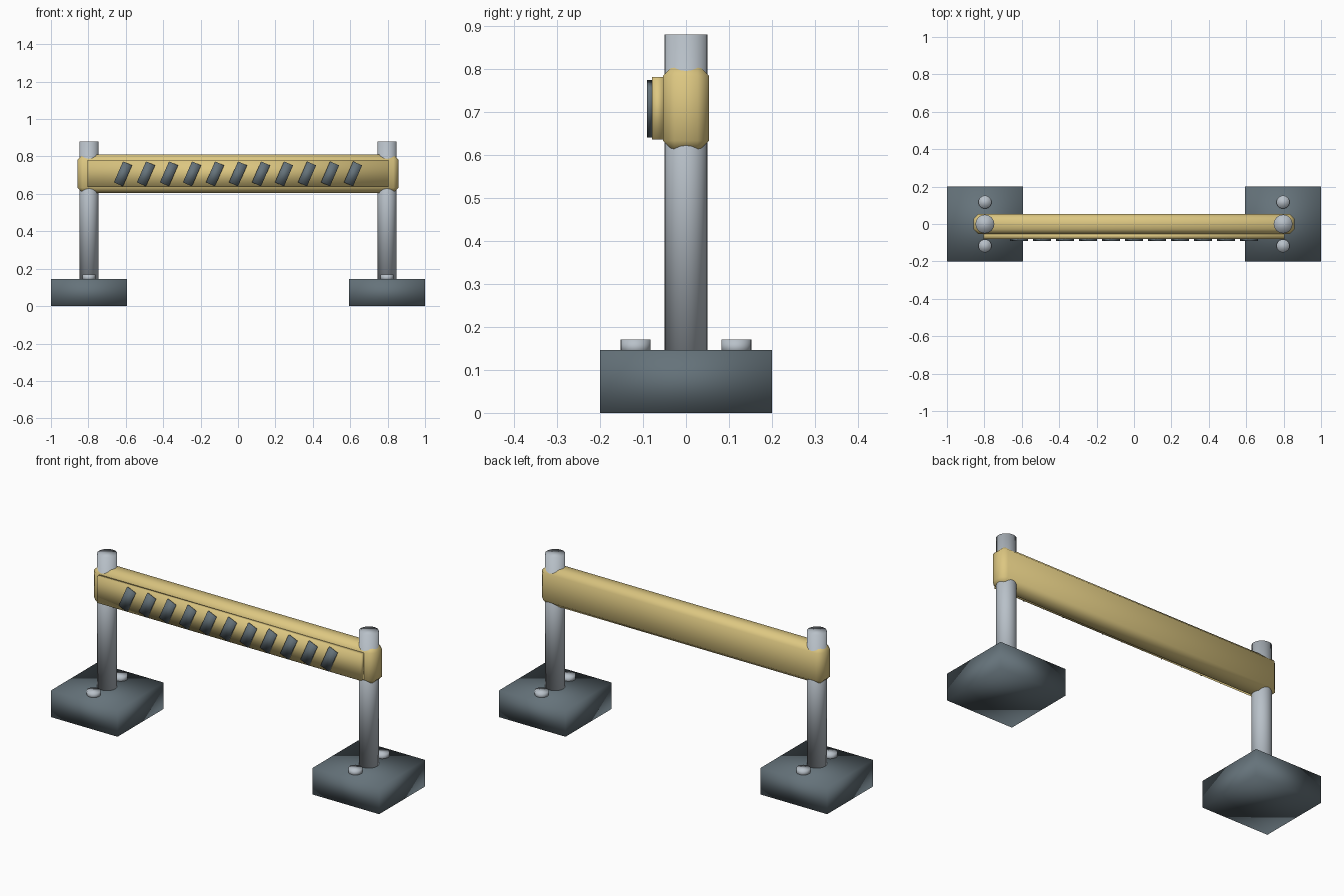
import bpy
import bmesh
from mathutils import Matrix

cube = bpy.data.objects.get("Cube")
if cube:
    bpy.data.objects.remove(cube, do_unlink=True)


def material(name, rgb):
    m = bpy.data.materials.new(name)
    m.use_nodes = True
    m.diffuse_color = (*rgb, 1)
    m.node_tree.nodes["Principled BSDF"].inputs["Base Color"].default_value = (*rgb, 1)
    return m


slate = material("dark slate", (0.13, 0.17, 0.195))
steel = material("light steel", (0.48, 0.53, 0.58))
yellow = material("pale yellow", (0.72, 0.57, 0.22))


def finish(name, bm, mat):
    mesh = bpy.data.meshes.new(name)
    bm.to_mesh(mesh)
    bm.free()
    mesh.materials.append(mat)
    for p in mesh.polygons:
        p.use_smooth = True
    obj = bpy.data.objects.new(name, mesh)
    bpy.context.collection.objects.link(obj)
    return obj


def box(name, centre, size, mat, chamfer=0, tilt=0):
    bm = bmesh.new()
    bmesh.ops.create_cube(bm, size=1)
    bmesh.ops.scale(bm, vec=size, verts=bm.verts)
    if chamfer:
        bmesh.ops.bevel(bm, geom=bm.edges[:], offset=chamfer, segments=1, affect="EDGES")
    bm.transform(Matrix.Translation(centre) @ Matrix.Rotation(tilt, 4, "Y"))
    return finish(name, bm, mat)


def cylinder(name, x, y, bottom, top, radius, mat):
    bm = bmesh.new()
    bmesh.ops.create_cone(bm, cap_ends=True, segments=24, radius1=radius,
                          radius2=radius, depth=top - bottom)
    bm.transform(Matrix.Translation((x, y, (bottom + top) / 2)))
    return finish(name, bm, mat)


# Weighted feet, posts and bolts, one set per side
BASE_TOP = 0.146
for side, s in (("left", 1), ("right", -1)):
    post_x = s * 0.797
    box(f"{side}_base", (post_x, 0, BASE_TOP / 2), (0.406, 0.4, BASE_TOP), slate)
    cylinder(f"{side}_post", post_x, 0, BASE_TOP - 0.02, 0.88, 0.05, steel)
    for place, y in (("front", -0.117), ("back", 0.117)):
        cylinder(f"{side}_{place}_bolt", post_x, y, BASE_TOP - 0.01, 0.17, 0.035, steel)

# Chamfered crossbar with a thin board on its front
box("crossbar", (0, 0, 0.708), (1.716, 0.108, 0.205), yellow, chamfer=0.027)
box("front_board", (0, -0.065, 0.708), (1.61, 0.028, 0.145), yellow)

# Slanted warning stripes
for i in range(11):
    x = -0.615 + i * 0.123
    box(f"stripe_{i + 1}", (x, -0.084, 0.707), (0.053, 0.013, 0.122), slate, tilt=0.41)
